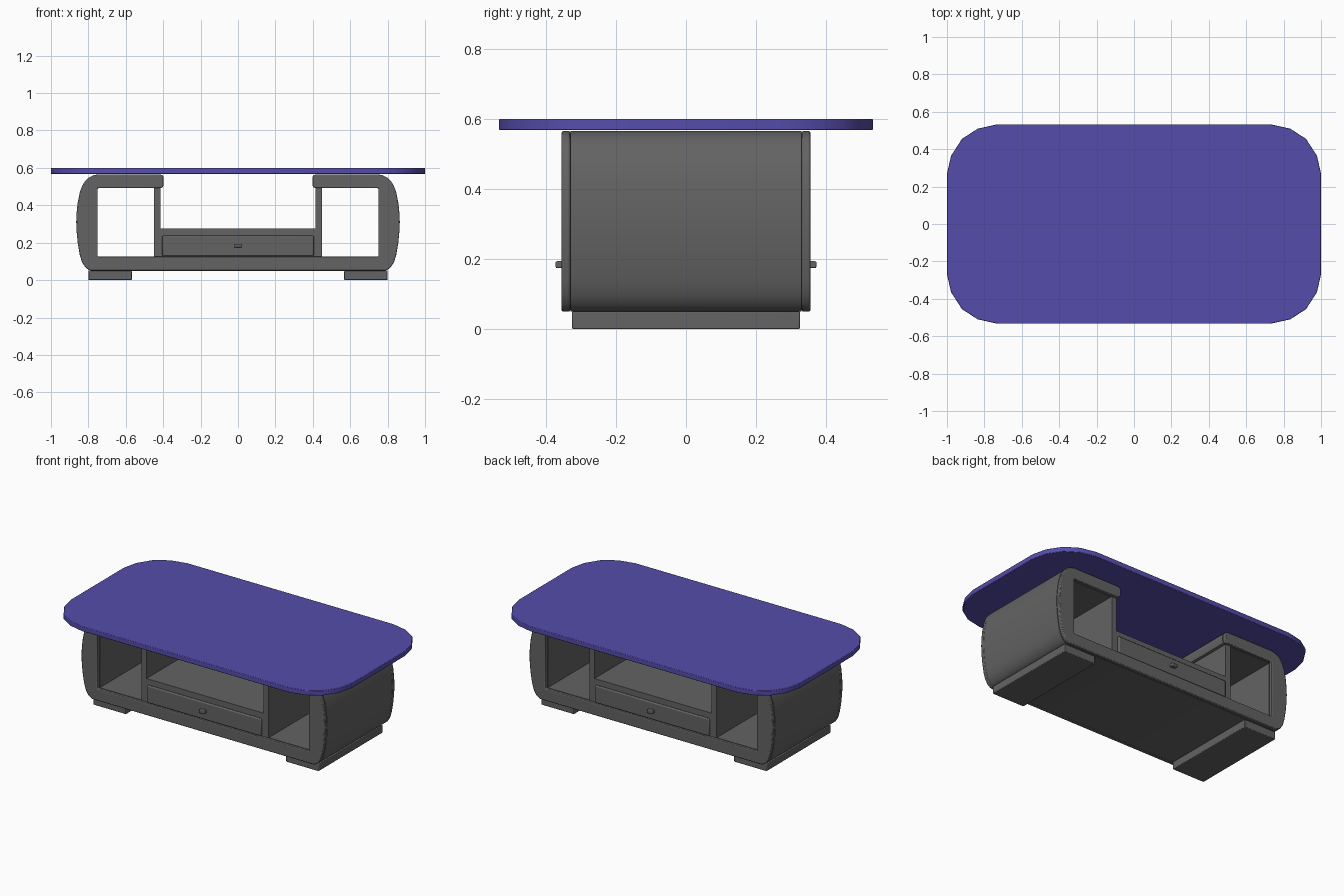
import bpy, bmesh, math

if "Cube" in bpy.data.objects:
    bpy.data.objects.remove(bpy.data.objects["Cube"], do_unlink=True)


def material(name, rgb):
    m = bpy.data.materials.new(name)
    m.use_nodes = True
    m.diffuse_color = (*rgb, 1)
    m.node_tree.nodes["Principled BSDF"].inputs["Base Color"].default_value = (*rgb, 1)
    return m


grey = material("grey wood", (0.125, 0.125, 0.125))
purple = material("purple top", (0.09, 0.075, 0.41))


def extrude(name, outline, axis, lo, hi, mat, bevel=0.0):
    """Extrude a closed 2D outline along y (outline is x, z) or z (outline is x, y)."""
    def place(a, b, t):
        return (a, t, b) if axis == "y" else (a, b, t)
    bm = bmesh.new()
    rings = [[bm.verts.new(place(a, b, t)) for a, b in outline] for t in (lo, hi)]
    bm.faces.new(rings[0])
    bm.faces.new(rings[1])
    n = len(outline)
    for i in range(n):
        j = (i + 1) % n
        bm.faces.new((rings[0][i], rings[0][j], rings[1][j], rings[1][i]))
    bmesh.ops.recalc_face_normals(bm, faces=bm.faces)
    me = bpy.data.meshes.new(name)
    bm.to_mesh(me)
    bm.free()
    ob = bpy.data.objects.new(name, me)
    bpy.context.collection.objects.link(ob)
    me.materials.append(mat)
    bpy.ops.object.select_all(action="DESELECT")
    ob.select_set(True)
    bpy.context.view_layer.objects.active = ob
    bpy.ops.object.shade_smooth_by_angle(angle=math.radians(35))
    if bevel:
        mod = ob.modifiers.new("soft edges", "BEVEL")
        mod.width = bevel
        mod.segments = 2
        mod.limit_method = "ANGLE"
        mod.angle_limit = math.radians(40)
    return ob


def box(name, x, y, z, mat, bevel=0.0):
    outline = [(x[0], z[0]), (x[1], z[0]), (x[1], z[1]), (x[0], z[1])]
    return extrude(name, outline, "y", y[0], y[1], mat, bevel)


# Curved body: the outer curve, the rounded top tip, then the inner opening
half = [(0.785, 0.05), (0.80, 0.056), (0.816, 0.068), (0.834, 0.095), (0.846, 0.135),
        (0.857, 0.20), (0.863, 0.26), (0.865, 0.31), (0.863, 0.36), (0.857, 0.415),
        (0.846, 0.468), (0.834, 0.503), (0.816, 0.532), (0.797, 0.549), (0.775, 0.56),
        (0.75, 0.565), (0.415, 0.565), (0.402, 0.56), (0.397, 0.547), (0.397, 0.51),
        (0.402, 0.497), (0.415, 0.492), (0.75, 0.492), (0.75, 0.125)]
profile = half + [(-x, z) for x, z in reversed(half)]
extrude("body_shell", profile, "y", -0.33, 0.33, grey)
for side, s in (("front", -1), ("back", 1)):
    extrude(side + "_frame", profile, "y", *sorted((s * 0.33, s * 0.355)), grey, 0.005)

# Middle shelf, drawers on both faces and their knobs
box("middle_shelf", (-0.416, 0.416), (-0.335, 0.335), (0.125, 0.275), grey)
for side, s in (("front", -1), ("back", 1)):
    box(side + "_drawer", (-0.405, 0.405), sorted((s * 0.33, s * 0.348)), (0.128, 0.238), grey, 0.006)
    box(side + "_knob", (-0.02, 0.02), sorted((s * 0.34, s * 0.372)), (0.174, 0.194), grey, 0.004)

# Upright dividers and feet
for side, s in (("left", 1), ("right", -1)):
    box(side + "_divider", sorted((s * 0.415, s * 0.45)), (-0.335, 0.335), (0.125, 0.493), grey)
    box(side + "_foot", sorted((s * 0.568, s * 0.80)), (-0.325, 0.325), (0, 0.051), grey, 0.004)

# Table top with broad faceted corners
corner = [(1.0, 0.27), (0.978, 0.365), (0.92, 0.455), (0.835, 0.51), (0.73, 0.533)]
quarter = corner + [(-x, y) for x, y in reversed(corner)]
outline = quarter + [(-x, -y) for x, y in quarter]
extrude("table_top", outline, "z", 0.568, 0.60, purple, 0.003)
